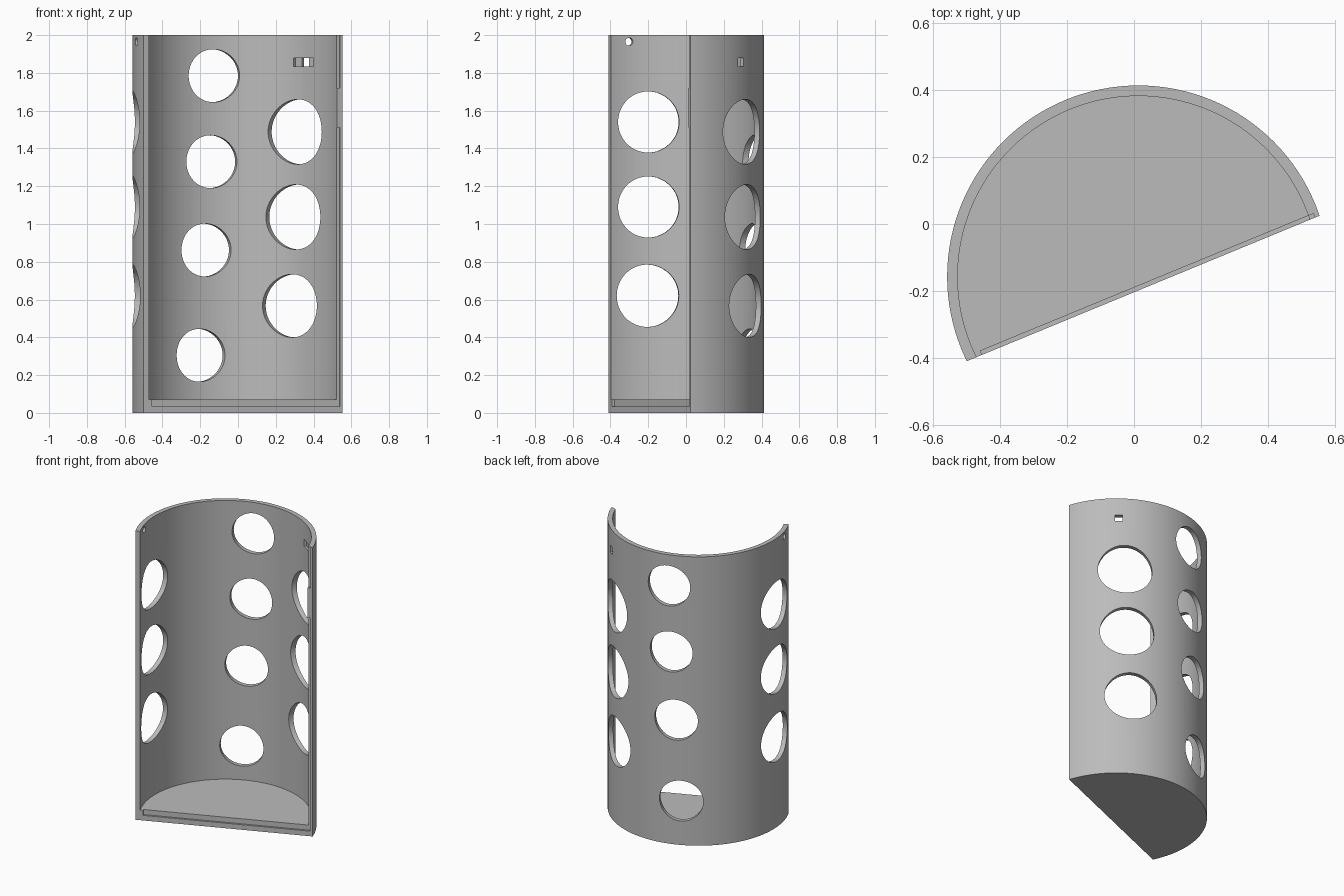
import bpy
from math import radians, sin, cos
from mathutils import Matrix, Vector

cube = bpy.data.objects.get("Cube")
if cube:
    bpy.data.objects.remove(cube, do_unlink=True)

CENTRE = Vector((0.013, -0.1575, 0))
TURN = radians(22.4)          # the open side is turned about the vertical
OUTER, INNER = 0.5715, 0.54
FLOOR, CUT = 0.07, -0.038     # floor height, offset of the cut plane
FRAME = Matrix.Translation(CENTRE) @ Matrix.Rotation(TURN, 4, 'Z')

grey = bpy.data.materials.new("plain grey")
grey.use_nodes = True
colour = (0.5, 0.5, 0.5, 1)
grey.diffuse_color = colour
grey.node_tree.nodes["Principled BSDF"].inputs["Base Color"].default_value = colour


def cylinder(name, radius, z0, z1, sides=128):
    bpy.ops.mesh.primitive_cylinder_add(vertices=sides, radius=radius, depth=z1 - z0)
    ob = bpy.context.object
    ob.name = name
    ob.matrix_world = FRAME @ Matrix.Translation((0, 0, (z0 + z1) / 2))
    return ob


def box(name, low, high, frame=FRAME):
    low, high = Vector(low), Vector(high)
    bpy.ops.mesh.primitive_cube_add(size=1)
    ob = bpy.context.object
    ob.name = name
    ob.matrix_world = frame @ Matrix.Translation((low + high) / 2)
    ob.scale = high - low
    return ob


def outward(angle, z):
    """Frame on the axis whose y points outward, angle clockwise from the back."""
    return Matrix.Translation(CENTRE + Vector((0, 0, z))) @ Matrix.Rotation(-radians(angle), 4, 'Z')


def round_hole(angle, z, radius, sides=64):
    bpy.ops.mesh.primitive_cylinder_add(vertices=sides, radius=radius, depth=0.4)
    ob = bpy.context.object
    ob.name = "hole_cutter"
    ob.matrix_world = (outward(angle, z) @ Matrix.Translation((0, 0.56, 0))
                       @ Matrix.Rotation(radians(90), 4, 'X'))
    return ob


# Half shell with floor
shell = cylinder("half_shell", OUTER, 0, 2)
cutters = [
    cylinder("hollow_cutter", INNER, FLOOR, 2.2),
    box("front_cutter", (-1, -1, -0.2), (1, CUT, 2.2)),
]

# Stepped rim along the floor edge and one wall edge, with a catch left standing
step = CUT + 0.013
cutters += [
    box("floor_step_cutter", (-0.521, CUT - 0.05, 0.035), (0.5556, step, 0.3)),
    box("lower_step_cutter", (0.4, CUT - 0.05, 0.2), (0.5556, step, 1.51)),
    box("upper_step_cutter", (0.4, CUT - 0.05, 1.72), (0.5556, step, 2.2)),
]

# Three columns of round openings and a small pin hole
openings = [
    (-15.5, 1.785, 0.14), (-17, 1.33, 0.14), (-20.3, 0.862, 0.14), (-23.7, 0.305, 0.14),
    (34.3, 1.488, 0.172), (33, 1.037, 0.172), (30.5, 0.567, 0.167),
    (-94.5, 1.54, 0.162), (-94.5, 1.09, 0.162), (-95, 0.62, 0.165),
    (-105.4, 1.965, 0.021),
]
cutters += [round_hole(*o) for o in openings]

# Latch slot, wider on the inside
latch = outward(38.5, 1.857)
cutters += [
    box("slot_cutter", (-0.024, 0.45, -0.023), (0.024, 0.7, 0.023), latch),
    box("slot_recess_cutter", (-0.068, 0.45, -0.023), (0.068, 0.552, 0.023), latch),
]

bpy.context.view_layer.update()
for c in cutters:
    c.hide_render = True
    mod = shell.modifiers.new(c.name, 'BOOLEAN')
    mod.operation = 'DIFFERENCE'
    mod.solver = 'EXACT'
    mod.object = c

# Bake the cuts and drop the cutters
bpy.ops.object.select_all(action='DESELECT')
shell.select_set(True)
bpy.context.view_layer.objects.active = shell
for mod in list(shell.modifiers):
    bpy.ops.object.modifier_apply(modifier=mod.name)
for c in cutters:
    bpy.data.objects.remove(c, do_unlink=True)

shell.data.materials.clear()
shell.data.materials.append(grey)
bpy.ops.object.shade_smooth_by_angle(angle=radians(25))
